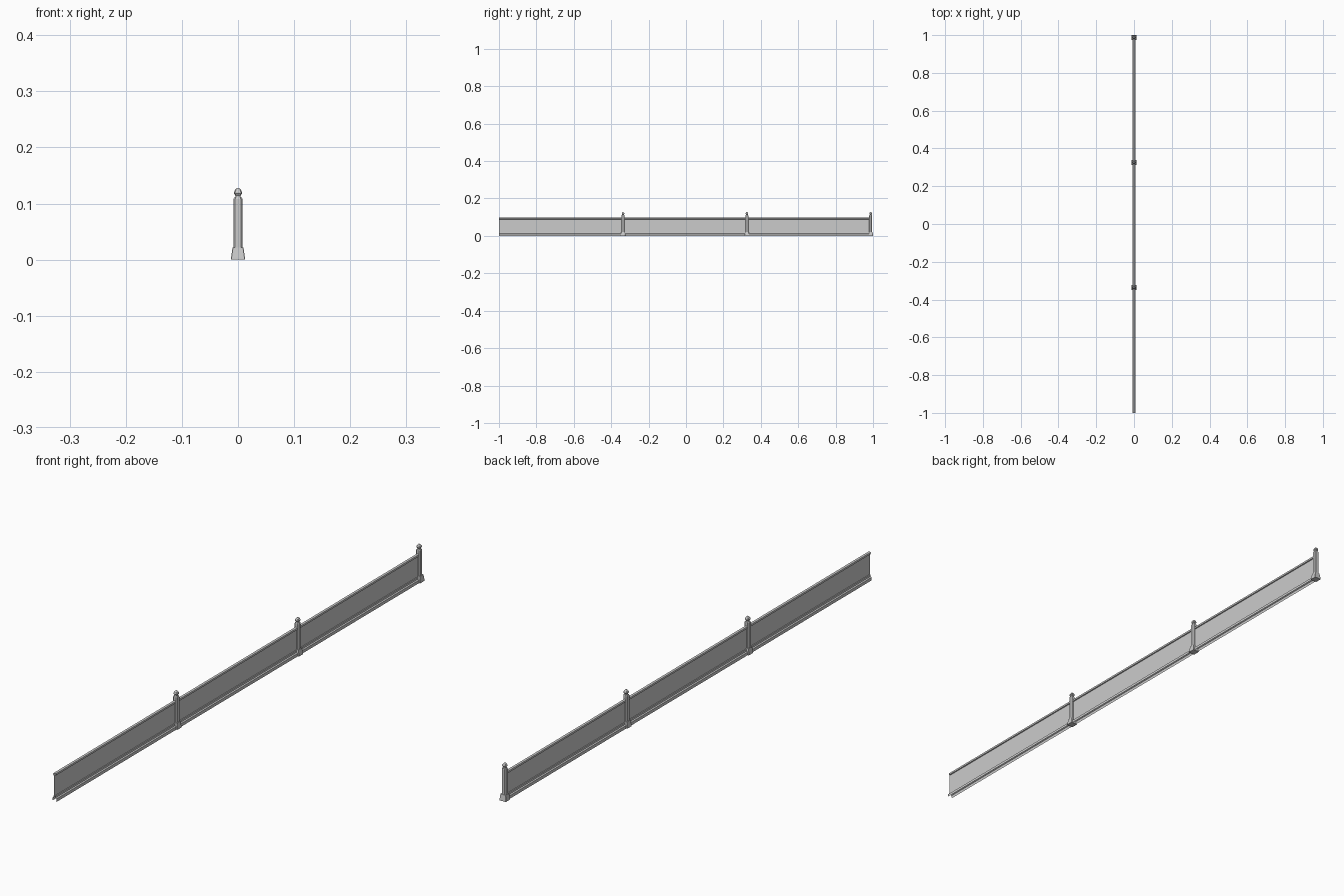
import bpy

if "Cube" in bpy.data.objects:
    bpy.data.objects.remove(bpy.data.objects["Cube"])

SPACING = 0.662
END_Y = 0.9875


def make_object(name, verts, faces):
    mesh = bpy.data.meshes.new(name)
    mesh.from_pydata(verts, [], faces)
    mesh.update()
    obj = bpy.data.objects.new(name, mesh)
    bpy.context.collection.objects.link(obj)
    return obj


def ring(half, chamfer, y, z):
    """Square cross-section with clipped corners."""
    h, c = half, half - chamfer
    pts = [(h, -c), (h, c), (c, h), (-c, h), (-h, c), (-h, -c), (-c, -h), (c, -h)]
    return [(px, y + py, z) for px, py in pts]


def loft(name, sections, y):
    """Stack of clipped squares (half width, corner clip, height), closed at both ends."""
    n = 8
    verts = [v for h, c, z in sections for v in ring(h, c, y, z)]
    faces = [(k * n + i, k * n + (i + 1) % n, (k + 1) * n + (i + 1) % n, (k + 1) * n + i)
             for k in range(len(sections) - 1) for i in range(n)]
    faces.append(tuple(reversed(range(n))))
    faces.append(tuple(range(len(verts) - n, len(verts))))
    return make_object(name, verts, faces)


def panel(name, y0, y1):
    """Half profile (x, z) mirrored over the top, extruded along y; open below and at the ends."""
    half = [(0.0085, 0.0), (0.0078, 0.010), (0.0035, 0.012), (0.003, 0.018),
            (0.001, 0.019), (0.001, 0.088), (0.0042, 0.089), (0.0052, 0.092),
            (0.0045, 0.0955), (0.002, 0.097)]
    prof = half + [(-x, z) for x, z in reversed(half)]
    n = len(prof)
    verts = [(x, y, z) for y in (y0, y1) for x, z in prof]
    faces = [(i, i + 1, n + i + 1, n + i)[::-1] for i in range(n - 1)]
    return make_object(name, verts, faces)


# Posts: flared foot, chamfered shaft, faceted finial
foot = [(0.0125, 0.0008, 0.0), (0.0122, 0.0008, 0.004), (0.0102, 0.0008, 0.018), (0.0098, 0.0008, 0.0215)]
shaft = [(0.008, 0.003, 0.0205), (0.008, 0.003, 0.108), (0.0072, 0.003, 0.1105)]
finial = [(0.006, 0.0015, 0.110), (0.0048, 0.0012, 0.112), (0.0048, 0.0012, 0.1145),
          (0.0070, 0.002, 0.1175), (0.0070, 0.002, 0.1205), (0.0048, 0.0015, 0.125), (0.002, 0.0006, 0.128)]

for i in range(3):
    y = END_Y - i * SPACING
    loft(f"post_foot_{i + 1}", foot, y)
    loft(f"post_shaft_{i + 1}", shaft, y)
    loft(f"post_finial_{i + 1}", finial, y)
    # Panel running from this post to the next one (last end is free)
    panel(f"fence_panel_{i + 1}", max(y - SPACING, -1.0) if i < 2 else -1.0, y)
